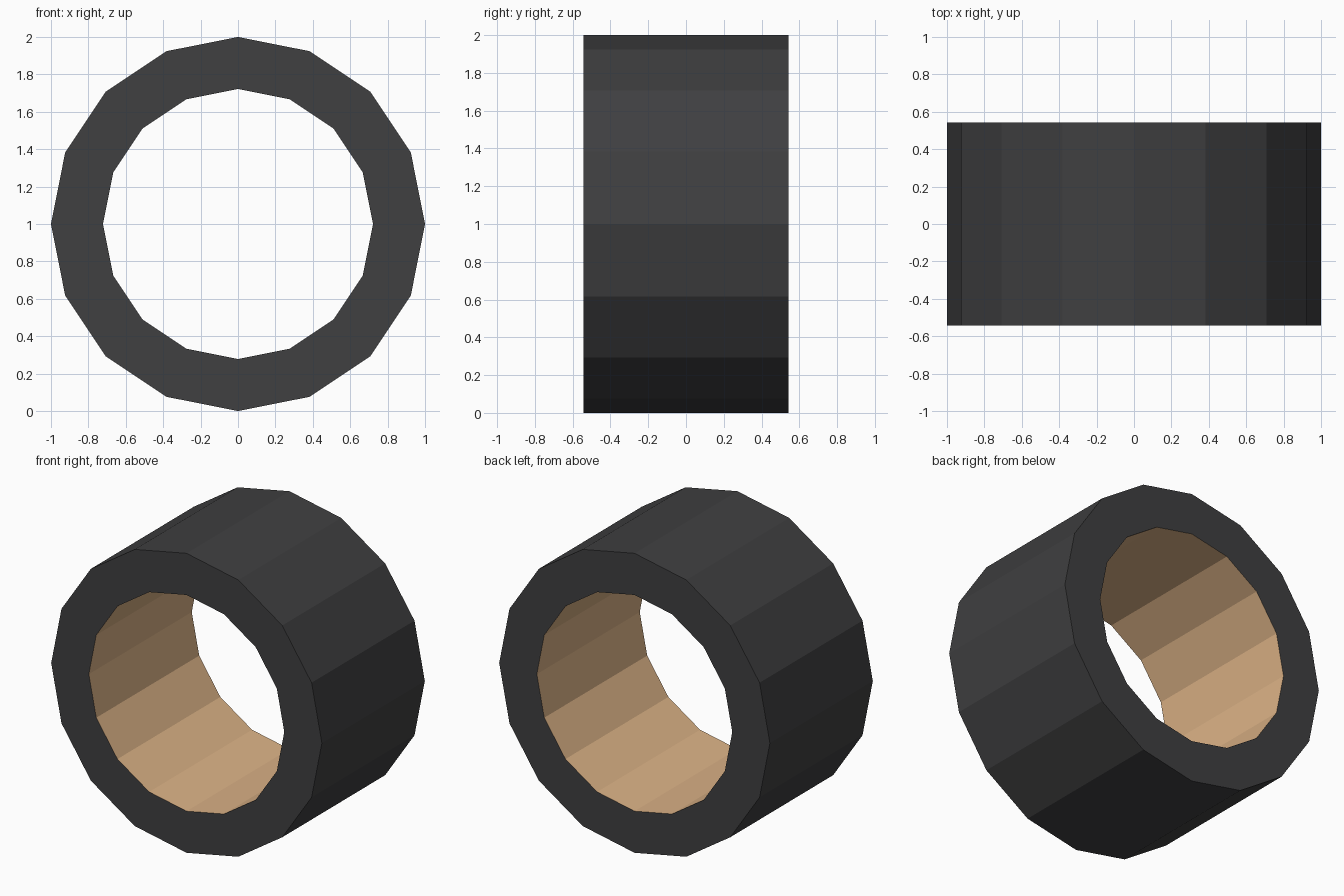
import bpy, bmesh
from math import sin, cos, tau

if "Cube" in bpy.data.objects:
    bpy.data.objects.remove(bpy.data.objects["Cube"])

SIDES, OUTER, INNER, HALF = 16, 1.0, 0.722, 0.543


def material(name, color):
    mat = bpy.data.materials.new(name)
    mat.diffuse_color = color
    mat.use_nodes = True
    mat.node_tree.nodes["Principled BSDF"].inputs["Base Color"].default_value = mat.diffuse_color
    return mat


# Ring lying along y: a rectangular cross-section carried round 16 flat sides
profile = [(OUTER, -HALF), (OUTER, HALF), (INNER, HALF), (INNER, -HALF)]
bm = bmesh.new()
rings = []
for i in range(SIDES):
    a = tau * i / SIDES
    rings.append([bm.verts.new((r * cos(a), y, 1 + r * sin(a))) for r, y in profile])

for i in range(SIDES):
    here, there = rings[i], rings[(i + 1) % SIDES]
    for j in range(4):
        k = (j + 1) % 4
        face = bm.faces.new((here[j], here[k], there[k], there[j]))
        face.material_index = 1 if j == 2 else 0   # tan bore, dark elsewhere
bmesh.ops.recalc_face_normals(bm, faces=bm.faces)

mesh = bpy.data.meshes.new("ring")
bm.to_mesh(mesh)
bm.free()
mesh.materials.append(material("dark_grey", (0.05, 0.05, 0.052, 1)))
mesh.materials.append(material("tan", (0.72, 0.45, 0.24, 1)))
ring = bpy.data.objects.new("ring", mesh)
bpy.context.collection.objects.link(ring)
